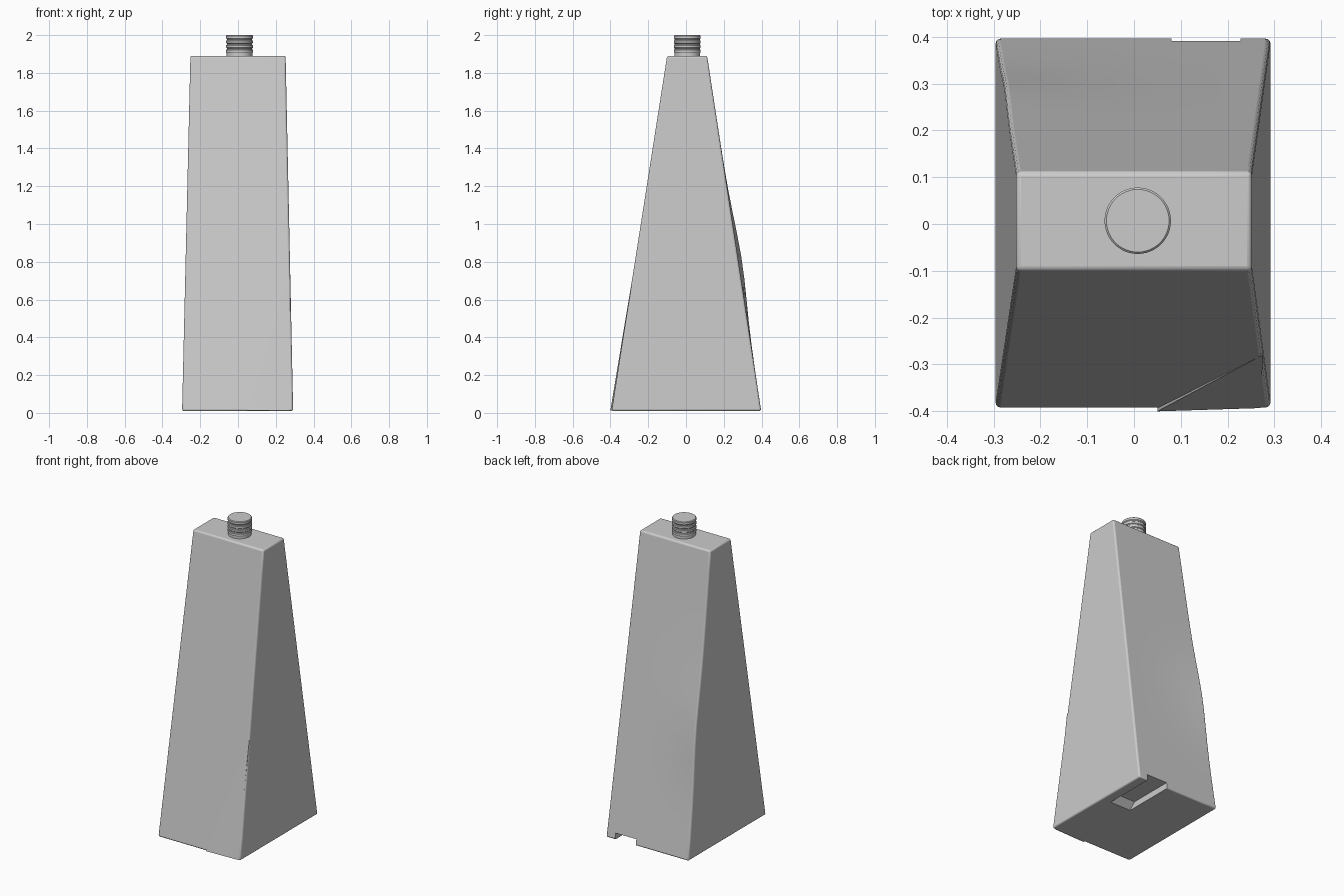
import bpy, bmesh, math

if "Cube" in bpy.data.objects:
    bpy.data.objects.remove(bpy.data.objects["Cube"])


def make_object(name, bm):
    bmesh.ops.recalc_face_normals(bm, faces=bm.faces)
    mesh = bpy.data.meshes.new(name)
    bm.to_mesh(mesh)
    bm.free()
    ob = bpy.data.objects.new(name, mesh)
    bpy.context.collection.objects.link(ob)
    return ob


def loft(name, rings):
    # Skin a stack of equal-length point loops and close both ends
    bm = bmesh.new()
    loops = [[bm.verts.new(p) for p in ring] for ring in rings]
    n = len(loops[0])
    for a, b in zip(loops, loops[1:]):
        for i in range(n):
            j = (i + 1) % n
            bm.faces.new((a[i], a[j], b[j], b[i]))
    bm.faces.new(loops[0][::-1])
    bm.faces.new(loops[-1])
    return make_object(name, bm)


def smooth(ob, angle=30):
    bpy.ops.object.select_all(action='DESELECT')
    ob.select_set(True)
    bpy.context.view_layer.objects.active = ob
    bpy.ops.object.shade_smooth_by_angle(angle=math.radians(angle))


Z0, Z1 = 0.01, 1.89


def mix(a, b, t):
    return a + (b - a) * t


# Tapered body, back panel swelling slightly towards its left edge
def body_ring(t):
    z = mix(Z0, Z1, t)
    left, right = mix(-0.296, -0.252, t), mix(0.292, 0.252, t)
    front, back = mix(-0.394, -0.1, t), mix(0.398, 0.112, t)
    bulge = 0.02 * math.exp(-((z - 0.8) / 0.3) ** 2)
    pts = [(left, front, z), (right, front, z)]
    for i in range(7):
        u = i / 6
        pts.append((mix(right, left, u), back + bulge * u ** 3, z))
    return pts


body = loft("bottle_body", [body_ring(i / 16) for i in range(17)])
bevel = body.modifiers.new("soft_edges", 'BEVEL')
bevel.width = 0.01
bevel.segments = 3
bevel.limit_method = 'ANGLE'
bevel.angle_limit = math.radians(40)

# Slot under the base, open at the back, with a sloped inner end
slot = [(0.06, -0.05), (0.06, 0.01), (0.10, 0.05), (0.5, 0.05), (0.5, -0.05)]
cutter = loft("slot_cutter", [[(x, y, z) for y, z in slot] for x in (0.08, 0.228)])
cutter.hide_render = True
cutter.hide_viewport = True
cut = body.modifiers.new("slot", 'BOOLEAN')
cut.operation = 'DIFFERENCE'
cut.solver = 'EXACT'
cut.object = cutter
smooth(body)

# Thin raised fold at the lower right of the front
fold = bmesh.new()


def front_y(z):
    return mix(-0.394, -0.1, (z - Z0) / (Z1 - Z0))


outline = [(0.05, 0.012), (0.27, 0.012), (0.276, 0.74)]
lift = [0.007, 0.0, 0.0]
outer = [fold.verts.new((x, front_y(z) - d, z)) for (x, z), d in zip(outline, lift)]
inner = [fold.verts.new((x, front_y(z) + 0.006, z)) for x, z in outline]
fold.faces.new(outer)
fold.faces.new(inner[::-1])
for i in range(3):
    j = (i + 1) % 3
    fold.faces.new((outer[i], inner[i], inner[j], outer[j]))
make_object("front_fold", fold)

# Ribbed cap, turned from a half profile
profile = [(0.068, 1.88), (0.068, 1.905)]
for k in range(3):
    z = 1.91 + 0.024 * k
    profile += [(0.071, z), (0.071, z + 0.012), (0.067, z + 0.015), (0.067, z + 0.02)]
profile += [(0.071, 1.983), (0.071, 1.996), (0.067, 2.0)]
SIDES = 48
rings = [[(0.008 + r * math.cos(math.tau * i / SIDES),
           0.007 + r * math.sin(math.tau * i / SIDES), z) for i in range(SIDES)]
         for r, z in profile]
smooth(loft("screw_cap", rings))
